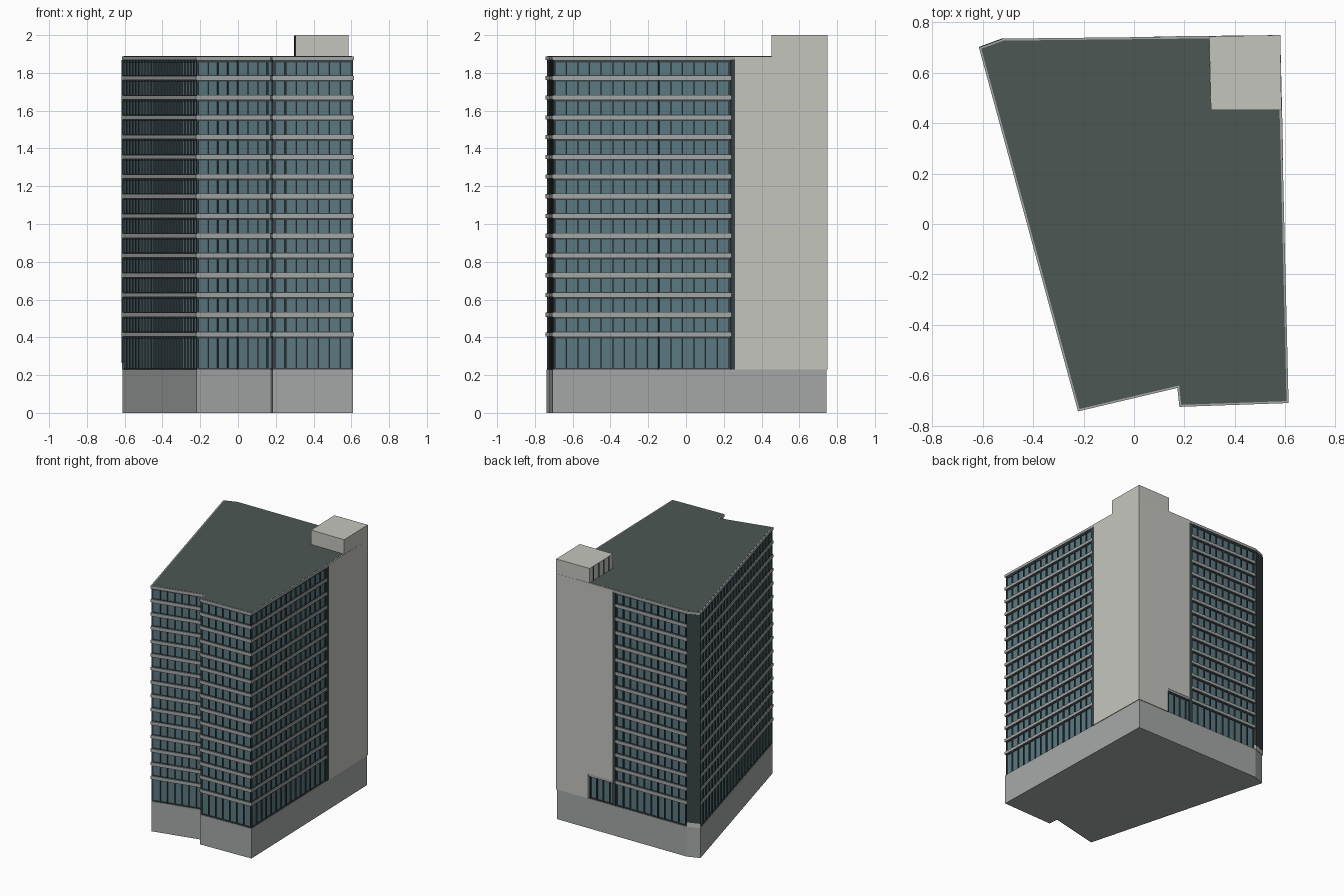
import bpy, bmesh
from mathutils import Vector as V

if "Cube" in bpy.data.objects:
    bpy.data.objects.remove(bpy.data.objects["Cube"])

# Footprint, counter-clockwise from the front-left corner
A, B, C, D, E, F, G = [V(p) for p in ((-.222, -.743), (.172, -.65), (.18, -.725), (.613, -.71),
                                     (.578, .747), (-.52, .735), (-.615, .70))]
FOOT = [A, B, C, D, E, F, G]
BASE_Z, ROOF_Z, TOP_Z = .23, 1.888, 2.0
FLOORS = [.415 + .1045 * i for i in range(14)]


def material(name, rgb):
    m = bpy.data.materials.new(name)
    m.diffuse_color = (*rgb, 1)
    m.use_nodes = True
    m.node_tree.nodes["Principled BSDF"].inputs["Base Color"].default_value = m.diffuse_color
    return m


GLASS = material("glass", (.105, .19, .22))
FRAME = material("dark_frame", (.04, .055, .06))
ROOF = material("roof", (.075, .095, .09))
PALE = material("pale_concrete", (.56, .56, .52))
GREY = material("grey_concrete", (.38, .39, .39))


def inset(pts, d):
    """Mitred inward offset of a polygon."""
    out = []
    for i, p in enumerate(pts):
        a, b = (p - pts[i - 1]).normalized(), (pts[(i + 1) % len(pts)] - p).normalized()
        n1, n2 = V((-a.y, a.x)), V((-b.y, b.x))
        out.append(p + (n1 + n2) * d / (1 + n1.dot(n2)))
    return out


def prism(bm, pts, z0, z1):
    lo = [bm.verts.new((p.x, p.y, z0)) for p in pts]
    hi = [bm.verts.new((p.x, p.y, z1)) for p in pts]
    bm.faces.new(lo[::-1])
    bm.faces.new(hi)
    n = len(pts)
    for i in range(n):
        j = (i + 1) % n
        bm.faces.new((lo[i], lo[j], hi[j], hi[i]))


def make(name, mat, parts):
    """One object from a list of (polygon, z0, z1) prisms."""
    bm = bmesh.new()
    for p in parts:
        prism(bm, *p)
    bmesh.ops.recalc_face_normals(bm, faces=bm.faces)
    me = bpy.data.meshes.new(name)
    bm.to_mesh(me)
    bm.free()
    me.materials.append(mat)
    ob = bpy.data.objects.new(name, me)
    bpy.context.collection.objects.link(ob)
    return ob


def strip(p, q, outer, inner):
    """Plan rectangle along wall p-q between two inward depths."""
    d = (q - p).normalized()
    n = V((-d.y, d.x))
    return [p + n * outer, q + n * outer, q + n * inner, p + n * inner]


def on_right(y):
    return D.lerp(E, (y - D.y) / (E.y - D.y))


def on_back(x):
    return E.lerp(F, (x - E.x) / (F.x - E.x))


# Podium, glass body and floor bands
make("podium", GREY, [(inset(FOOT, .003), 0, BASE_Z)])
make("glass_body", GLASS, [(inset(FOOT, .012), BASE_Z, 1.87)])
make("floor_bands", GREY, [(FOOT, z - .011, z + .011) for z in FLOORS])
make("transoms", FRAME, [(inset(FOOT, .007), z - .02, z + .015) for z in FLOORS]
     + [(inset(FOOT, .007), BASE_Z, BASE_Z + .008), (inset(FOOT, .007), 1.855, 1.87)])

# Roof slab with dark covering
make("roof_slab", GREY, [(FOOT, 1.868, ROOF_Z)])
make("roof_covering", ROOF, [(inset(FOOT, .008), ROOF_Z - .004, ROOF_Z + .001)])

# Mullions along every glazed wall
mullions = []
for p, q, z1 in ((G, A, 1.87), (A, B, 1.87), (B, C, 1.87), (C, D, 1.87),
                 (D, on_right(.24), 1.87), (on_back(.09), F, 1.87),
                 (on_back(.31), on_back(.12), .41)):
    d, length = (q - p).normalized(), (q - p).length
    n = max(1, round(length / .062))
    for i in range(n + 1):
        m = p + d * (.014 + (length - .028) * i / n)
        mullions.append((strip(m - d * .004, m + d * .004, .004, .014), BASE_Z, z1))
make("mullions", FRAME, mullions)

# Pale service core at the back right, with an open bay at the first storey
r0, b0, b1 = on_right(.26), on_back(.105), on_back(.31)
out = V((.002, .002))
make("service_core", PALE, [
    ([r0 + V((.002, 0)), E + out, b0 + V((0, .002)), V((b0.x, .26))], .42, ROOF_Z),
    ([r0 + V((.002, 0)), E + out, b1 + V((0, .002)), V((b1.x, .26))], BASE_Z, .42)])
make("core_jambs", FRAME, [(strip(on_right(.237), r0, -.001, .03), BASE_Z, 1.87),
                           (strip(b0, on_back(.08), -.001, .03), BASE_Z, 1.87)])

# Rooftop plant room
P = [V((.305, .453)), on_right(.453), E + out, V((.298, E.y - .003))]
make("plant_room", PALE, [(P, ROOF_Z - .01, TOP_Z)])
make("plant_room_seams", FRAME, [
    (strip(P[3].lerp(P[0], t), P[3].lerp(P[0], t + .02), -.003, .005), ROOF_Z, TOP_Z - .004)
    for t in (.15, .38, .6, .82)])

# Dark corner panel at the back left with its pale foot
make("corner_panel", FRAME, [(strip(F, G, -.002, .015), .265, 1.868)])
make("corner_foot", PALE, [(strip(F, G, -.001, .015), BASE_Z, .265)])
